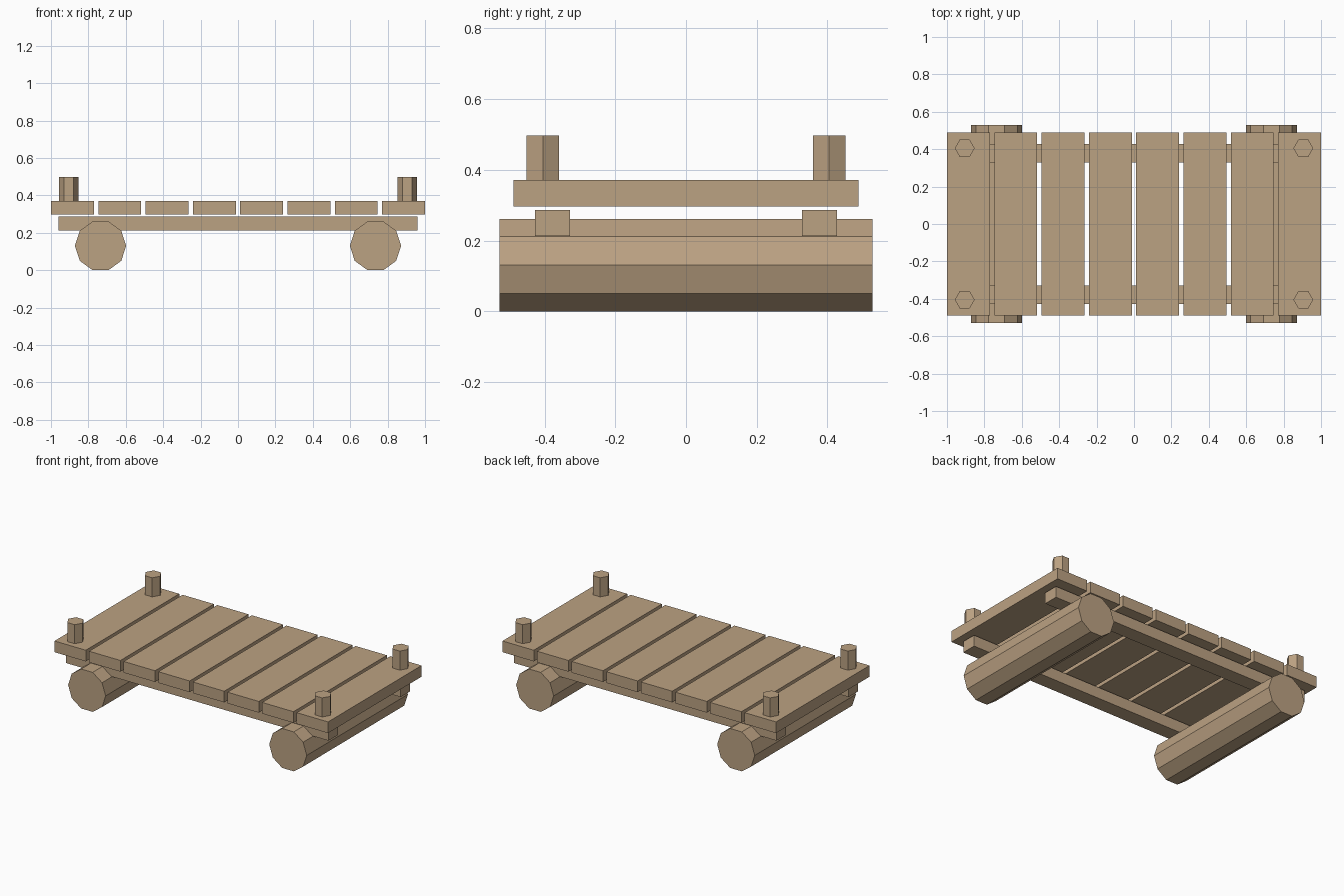
import bpy, bmesh, math
from mathutils import Matrix

if "Cube" in bpy.data.objects:
    bpy.data.objects.remove(bpy.data.objects["Cube"])

wood = bpy.data.materials.new("tan_wood")
wood.diffuse_color = (0.50, 0.36, 0.225, 1)
wood.use_nodes = True
wood.node_tree.nodes["Principled BSDF"].inputs["Base Color"].default_value = wood.diffuse_color


def finish(name, bm, loc):
    mesh = bpy.data.meshes.new(name)
    bm.to_mesh(mesh)
    bm.free()
    mesh.materials.append(wood)
    ob = bpy.data.objects.new(name, mesh)
    ob.location = loc
    bpy.context.collection.objects.link(ob)


def box(name, loc, size):
    bm = bmesh.new()
    bmesh.ops.create_cube(bm, size=1, matrix=Matrix.Diagonal((*size, 1)))
    finish(name, bm, loc)


def prism(name, loc, sides, radius, length, along_y=False):
    # prism with two corners on the x axis, along z or y
    bm = bmesh.new()
    bottom = [bm.verts.new((radius * math.cos(math.tau * i / sides),
                            radius * math.sin(math.tau * i / sides), -length / 2))
              for i in range(sides)]
    face = bm.faces.new(bottom)
    top = bmesh.ops.extrude_face_region(bm, geom=[face])["geom"]
    bmesh.ops.translate(bm, vec=(0, 0, length),
                        verts=[g for g in top if isinstance(g, bmesh.types.BMVert)])
    bmesh.ops.recalc_face_normals(bm, faces=bm.faces)
    if along_y:
        bm.transform(Matrix.Rotation(math.pi / 2, 4, "X"))
    finish(name, bm, loc)


# deck planks
count, width = 8, 0.229
pitch = (2 - width) / (count - 1)
for i in range(count):
    box(f"deck_plank_{i + 1}", (-1 + width / 2 + i * pitch, 0, 0.334), (width, 0.976, 0.074))

# long beams under the deck
for side, s in (("front", -1), ("back", 1)):
    box(f"{side}_beam", (0, s * 0.377, 0.25), (1.92, 0.099, 0.074))

for end, e in (("left", -1), ("right", 1)):
    # ten-sided log rollers
    prism(f"{end}_log", (e * 0.735, 0, 0.1305), 10, 0.137, 1.056, True)
    # hexagonal corner posts
    for side, s in (("front", -1), ("back", 1)):
        prism(f"{side}_{end}_post", (e * 0.905, s * 0.405, 0.4235), 6, 0.053, 0.147)
